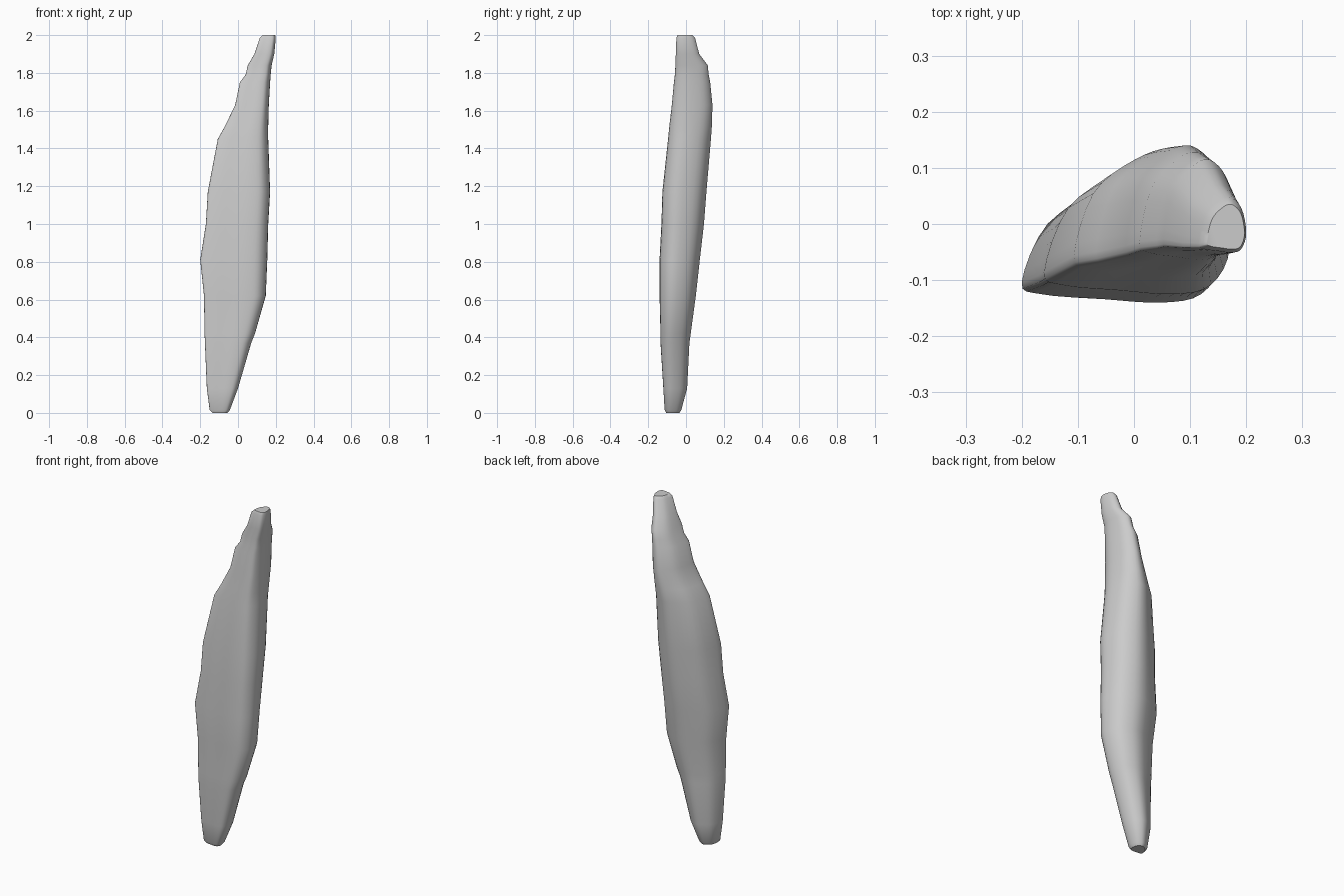
import bpy
import bmesh
from mathutils import Vector

default_cube = bpy.data.objects.get("Cube")
if default_cube:
    bpy.data.objects.remove(default_cube, do_unlink=True)

# Outline of the shaft at each height: z, x min, x max, y min, y max
LEVELS = [
    (0, -.135, -.055, -.105, -.035),
    (.015, -.15, -.043, -.113, -.025),
    (.13, -.165, 0, -.12, .006),
    (.37, -.175, .07, -.135, .018),
    (.42, -.177, .09, -.135, .025),
    (.62, -.18, .147, -.14, .052),
    (.81, -.2, .155, -.14, .073),
    (1, -.17, .16, -.13, .095),
    (1.17, -.16, .17, -.125, .108),
    (1.45, -.107, .16, -.095, .132),
    (1.52, -.068, .16, -.088, .137),
    (1.63, -.015, .163, -.075, .14),
    (1.75, .01, .17, -.064, .128),
    (1.79, .04, .173, -.059, .12),
    (1.84, .052, .178, -.056, .115),
    (1.9, .087, .192, -.054, .07),
    (1.985, .115, .2, -.051, .048),
    (2, .13, .197, -.045, .035),
]

# Rounded triangular cross-section, as fractions of the outline
SECTION = [
    (0, .17), (.1, .07), (.4, .03), (.7, 0), (.9, .07), (1, .36),
    (.9, .8), (.65, 1), (.4, .92), (.13, .66),
]
STEPS = 4


def smooth_loop(points, steps):
    """Closed curve running through all the given points."""
    pts = [Vector(p) for p in points]
    count = len(pts)
    loop = []
    for i in range(count):
        a, b, c, d = (pts[(i + k) % count] for k in (-1, 0, 1, 2))
        for step in range(steps):
            t = step / steps
            tangent = (c - a) * t
            bend = (2 * a - 5 * b + 4 * c - d) * t ** 2
            twist = (3 * b - a - 3 * c + d) * t ** 3
            p = b + (tangent + bend + twist) / 2
            loop.append((min(max(p.x, 0), 1), min(max(p.y, 0), 1)))
    return loop


def loft(name, levels, section, material):
    """Skin the section through every level and cap both ends."""
    bm = bmesh.new()
    rings = []
    for z, left, right, front, back in levels:
        rings.append([
            bm.verts.new((left + u * (right - left),
                          front + v * (back - front), z))
            for u, v in section
        ])
    count = len(section)
    for low, high in zip(rings, rings[1:]):
        for i in range(count):
            j = (i + 1) % count
            bm.faces.new((low[i], low[j], high[j], high[i]))
    bm.faces.new(rings[0][::-1])
    bm.faces.new(rings[-1])
    bmesh.ops.recalc_face_normals(bm, faces=bm.faces[:])
    mesh = bpy.data.meshes.new(name)
    bm.to_mesh(mesh)
    bm.free()
    mesh.materials.append(material)
    obj = bpy.data.objects.new(name, mesh)
    bpy.context.collection.objects.link(obj)
    return obj


# Plain grey material
grey = bpy.data.materials.new("light_grey")
grey.use_nodes = True
colour = (.6, .6, .6, 1)
grey.diffuse_color = colour
grey.node_tree.nodes["Principled BSDF"].inputs["Base Color"].default_value = colour

# Tapering shaft, smooth along its sides with crisp end caps
shaft = loft("shaft_fragment", LEVELS, smooth_loop(SECTION, STEPS), grey)
bpy.ops.object.select_all(action="DESELECT")
shaft.select_set(True)
bpy.context.view_layer.objects.active = shaft
bpy.ops.object.shade_smooth_by_angle(angle=.8)
